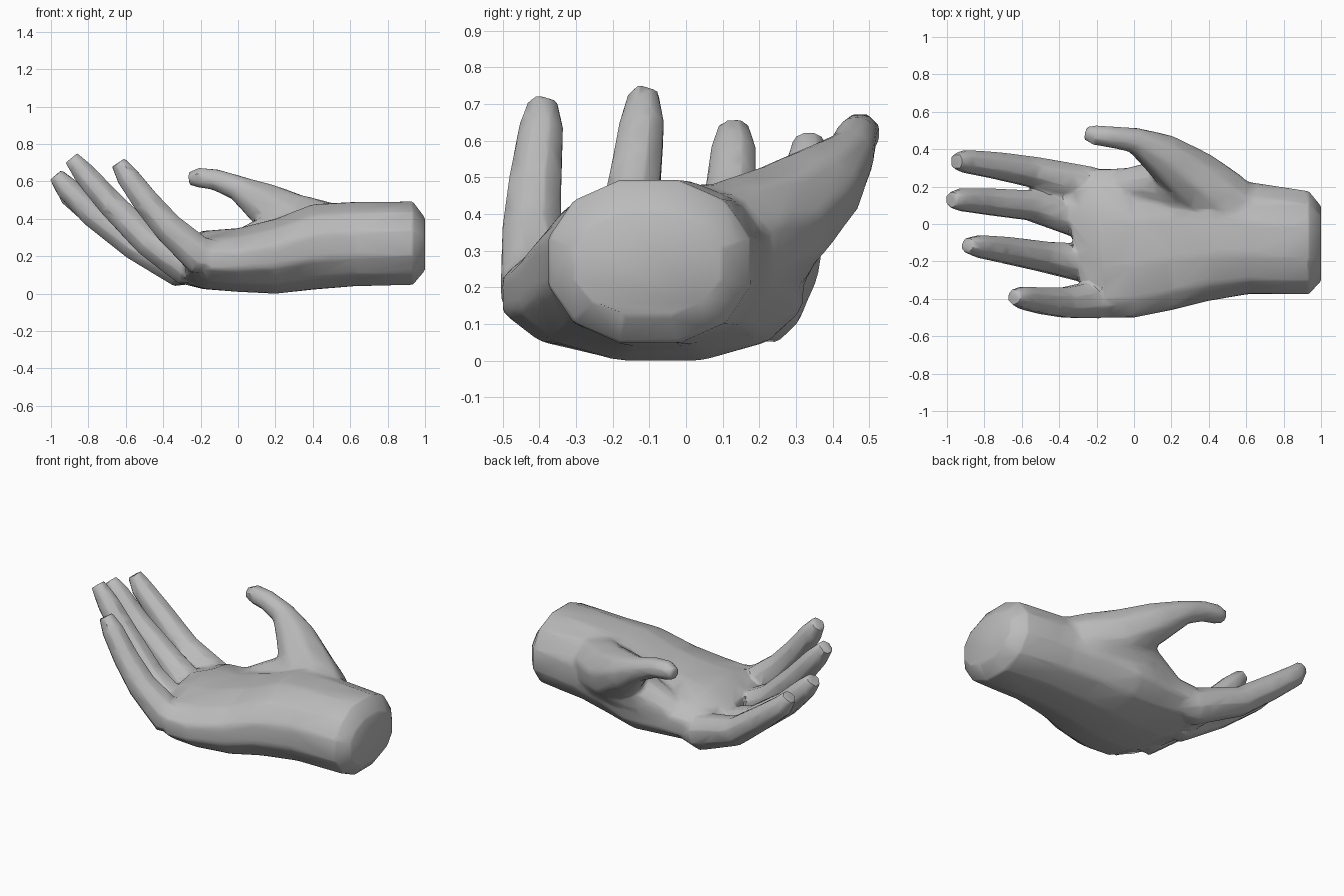
import bpy
import bmesh
import math
from mathutils import Vector

cube = bpy.data.objects.get("Cube")
if cube:
    bpy.data.objects.remove(cube, do_unlink=True)

skin = bpy.data.materials.new("plain_grey")
skin.use_nodes = True
grey = (0.5, 0.5, 0.5, 1)
skin.diffuse_color = grey
skin.node_tree.nodes["Principled BSDF"].inputs["Base Color"].default_value = grey


def ring_points(center, side, up, ry, rz, sides, boxy):
    """One closed cross-section, rounder or boxier by its exponent."""
    grow = math.cos(math.pi / sides) ** -boxy
    points = []
    for i in range(sides):
        a = math.tau * (i + 0.5) / sides
        c, s = math.cos(a), math.sin(a)
        u = math.copysign(abs(c) ** boxy, c) * ry * grow
        v = math.copysign(abs(s) ** boxy, s) * rz * grow
        points.append(center + side * u + up * v)
    return points


def loft(name, rings):
    """Skin a list of rings into a closed tube."""
    bm = bmesh.new()
    loops = [[bm.verts.new(p) for p in ring] for ring in rings]
    for a, b in zip(loops, loops[1:]):
        for i in range(len(a)):
            j = (i + 1) % len(a)
            bm.faces.new((a[i], a[j], b[j], b[i]))
    bm.faces.new(loops[0])
    bm.faces.new(loops[-1])
    bmesh.ops.recalc_face_normals(bm, faces=bm.faces)
    mesh = bpy.data.meshes.new(name)
    bm.to_mesh(mesh)
    bm.free()
    mesh.materials.append(skin)
    obj = bpy.data.objects.new(name, mesh)
    bpy.context.collection.objects.link(obj)
    return obj


def digit(name, path, radii, sides=8):
    """A tapered finger whose rings follow the bend of its path."""
    pts = [Vector(p) for p in path]
    rings = []
    for i, p in enumerate(pts):
        t = (pts[min(i + 1, len(pts) - 1)] - pts[max(i - 1, 0)]).normalized()
        side = Vector((0, 1, 0))
        side = (side - t * side.dot(t)).normalized()
        rings.append(ring_points(p, side, side.cross(t), radii[i], radii[i], sides, 1))
    return loft(name, rings)


def bake(obj):
    """Apply every modifier on an object."""
    bpy.context.view_layer.update()
    graph = bpy.context.evaluated_depsgraph_get()
    mesh = bpy.data.meshes.new_from_object(obj.evaluated_get(graph))
    obj.modifiers.clear()
    obj.data = mesh
    mesh.materials.clear()
    mesh.materials.append(skin)


# Wrist and palm: x, centre y, centre z, half width, half height, slant
sections = [
    (1.0, -.105, .265, .20, .14, 0),
    (.935, -.10, .27, .275, .222, 0),
    (.62, -.075, .265, .298, .225, 0),
    (.40, -.065, .25, .345, .228, 0),
    (.20, -.07, .20, .39, .20, 0),
    (0, -.10, .18, .40, .17, 0),
    (-.18, -.105, .18, .395, .155, .08),
    (-.33, -.075, .165, .34, .10, .18),
]
palm_rings = []
for x, y, z, ry, rz, slant in sections:
    across = Vector((-slant, 1, 0))
    palm_rings.append(ring_points(Vector((x, y, z)), across, Vector((0, 0, 1)), ry, rz, 12, .92))
hand = loft("hand", palm_rings)

# Four fingers curling upward
finger_radii = (.08, .10, .08, .07, .06, .04)
fingers = {
    "index_finger": [(-.05, .17, .17), (-.26, .21, .15), (-.55, .28, .26),
                     (-.75, .315, .41), (-.90, .335, .53), (-.95, .335, .60)],
    "middle_finger": [(-.05, .02, .16), (-.32, .035, .14), (-.55, .10, .26),
                      (-.78, .12, .43), (-.92, .13, .57), (-.975, .13, .635)],
    "ring_finger": [(-.05, -.20, .16), (-.29, -.205, .15), (-.48, -.175, .28),
                    (-.68, -.14, .48), (-.82, -.12, .64), (-.89, -.115, .725)],
    "little_finger": [(-.03, -.38, .19), (-.21, -.405, .205), (-.37, -.42, .35),
                      (-.49, -.41, .49), (-.59, -.395, .625), (-.64, -.39, .70)],
}
parts = [digit(name, path, finger_radii) for name, path in fingers.items()]

# Thumb rising out of the heel of the palm
parts.append(digit(
    "thumb",
    [(.72, -.02, .31), (.48, .13, .33), (.30, .255, .38), (.14, .375, .48),
     (0, .45, .565), (-.12, .465, .61), (-.21, .475, .62), (-.26, .485, .615)],
    (.10, .155, .15, .112, .067, .056, .052, .033)))

# Fleshy webbing between thumb and palm
parts.append(digit(
    "thumb_web",
    [(.44, .13, .30), (.26, .205, .31), (.11, .22, .275), (-.08, .205, .21)],
    (.16, .15, .115, .08)))

# Fuse everything into one even skin
for part in parts:
    mod = hand.modifiers.new("join_" + part.name, 'BOOLEAN')
    mod.operation = 'UNION'
    mod.solver = 'EXACT'
    mod.object = part
remesh = hand.modifiers.new("even_skin", 'REMESH')
remesh.mode = 'VOXEL'
remesh.voxel_size = 0.01
bake(hand)
for part in parts:
    bpy.data.objects.remove(part, do_unlink=True)

# Soften the thumb root and palm, leaving fingers and wrist rim crisp
soft = hand.vertex_groups.new(name="soft_palm")
for v in hand.data.vertices:
    ramp = min((v.co.x + .2) / .25, (.8 - v.co.x) / .2, 1)
    soft.add([v.index], max(ramp, .06), 'REPLACE')
smooth = hand.modifiers.new("soften", 'SMOOTH')
smooth.factor = 0.5
smooth.iterations = 40
smooth.vertex_group = soft.name
reduce = hand.modifiers.new("low_poly", 'DECIMATE')
reduce.ratio = 0.025
bake(hand)
hand.vertex_groups.clear()

# Smooth shading that keeps the cut wrist and finger creases crisp
bpy.ops.object.select_all(action='DESELECT')
hand.select_set(True)
bpy.context.view_layer.objects.active = hand
bpy.ops.object.shade_smooth_by_angle(angle=math.radians(38))
